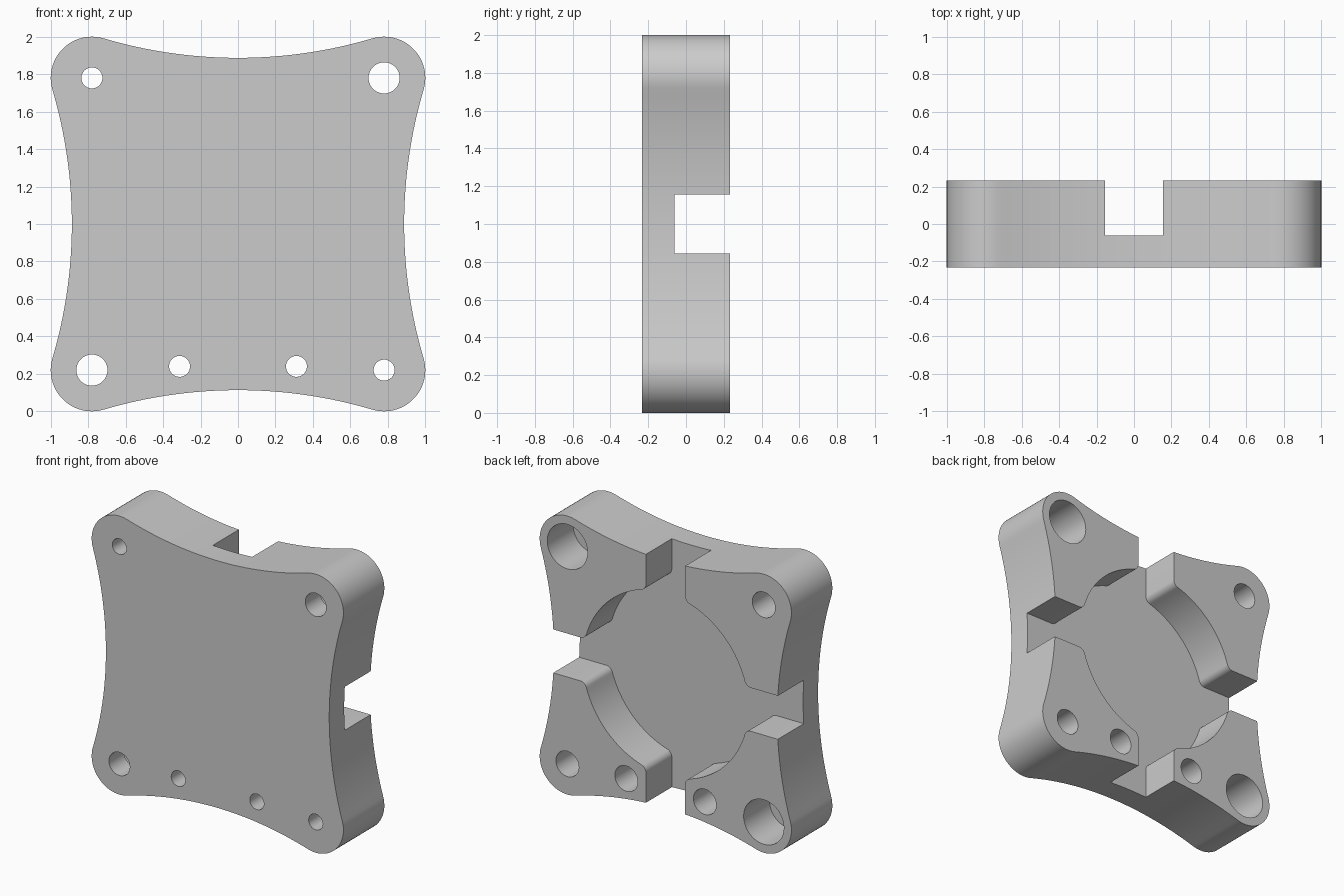
import bpy
import bmesh
from math import pi, sin, cos, asin, atan2, sqrt, radians

if "Cube" in bpy.data.objects:
    bpy.data.objects.remove(bpy.data.objects["Cube"], do_unlink=True)

FRONT, BACK, FLOOR = -0.232, 0.232, -0.062    # depth planes along y
CORNER, CORNER_R, WAIST = 0.78, 0.22, 0.887   # outline
SLOT, POCKET_R, FILLET = 0.156, 0.657, 0.05   # back recess


def arc(cx, cz, r, a0, a1, n):
    steps = [a0 + (a1 - a0) * i / n for i in range(n + 1)]
    return [(cx + r * cos(a), cz + r * sin(a)) for a in steps]


def four_fold(points):
    """Repeat a quarter profile around the centre."""
    out = []
    for _ in range(4):
        out += points
        points = [(-z, x) for x, z in points]
    return out


def prism(name, profile, y0, y1, cz=1.0):
    """Extrude an (x, z) profile along y."""
    bm = bmesh.new()
    face = bm.faces.new([bm.verts.new((x, y0, z + cz)) for x, z in profile])
    side = bmesh.ops.extrude_face_region(bm, geom=[face])["geom"]
    moved = [v for v in side if isinstance(v, bmesh.types.BMVert)]
    bmesh.ops.translate(bm, verts=moved, vec=(0, y1 - y0, 0))
    bmesh.ops.recalc_face_normals(bm, faces=bm.faces)
    mesh = bpy.data.meshes.new(name)
    bm.to_mesh(mesh)
    bm.free()
    obj = bpy.data.objects.new(name, mesh)
    bpy.context.collection.objects.link(obj)
    return obj


def cut(target, cutter):
    """Subtract the cutter and discard it."""
    cutter.hide_render = True
    mod = target.modifiers.new("cut", "BOOLEAN")
    mod.operation = "DIFFERENCE"
    mod.solver = "EXACT"
    mod.object = cutter
    bpy.context.view_layer.objects.active = target
    bpy.ops.object.modifier_apply(modifier=mod.name)
    bpy.data.objects.remove(cutter, do_unlink=True)


# Plate: concave sides running tangent into round corners
gap = WAIST - CORNER
side_r = (CORNER**2 + gap**2 - CORNER_R**2) / (2 * (CORNER_R - gap))
h = asin(CORNER / (side_r + CORNER_R))
quarter = arc(WAIST + side_r, 0, side_r, pi + h, pi - h, 32)[:-1]
quarter += arc(CORNER, CORNER, CORNER_R, -h, pi / 2 + h, 24)[:-1]
plate = prism("mounting_plate", four_fold(quarter), FRONT, BACK)

# Back recess: round pocket with four slots and rounded mouths
f = SLOT + FILLET
q = sqrt((POCKET_R + FILLET)**2 - f**2)
g = atan2(f, q)
quarter = [(1.2, -SLOT), (1.2, SLOT)]
quarter += arc(q, f, FILLET, 1.5 * pi, pi + g, 8)
quarter += arc(0, 0, POCKET_R, g, pi / 2 - g, 28)[1:-1]
quarter += arc(f, q, FILLET, 1.5 * pi - g, pi, 8)
cut(plate, prism("recess_cutter", four_fold(quarter), FLOOR, BACK + 0.1))

# Holes: narrow through the front, counterbored from the back
small, large = (0.056, 0.091), (0.083, 0.16)
holes = [(-CORNER, CORNER, small), (CORNER, CORNER, large),
         (-CORNER, -CORNER, large), (CORNER, -CORNER, small),
         (-0.312, -0.76, small), (0.312, -0.76, small)]
for x, z, (pilot, bore) in holes:
    for r, start in ((bore, FLOOR), (pilot, FRONT - 0.1)):
        circle = arc(x, z, r, 0, 2 * pi, 40)[:-1]
        cut(plate, prism("hole_cutter", circle, start, BACK + 0.1))

# Single grey material
grey = bpy.data.materials.new("plain_grey")
grey.use_nodes = True
colour = (0.6, 0.6, 0.6, 1)
grey.diffuse_color = colour
grey.node_tree.nodes["Principled BSDF"].inputs["Base Color"].default_value = colour
plate.data.materials.clear()
plate.data.materials.append(grey)

bpy.ops.object.select_all(action="DESELECT")
plate.select_set(True)
bpy.context.view_layer.objects.active = plate
bpy.ops.object.shade_smooth_by_angle(angle=radians(30))
